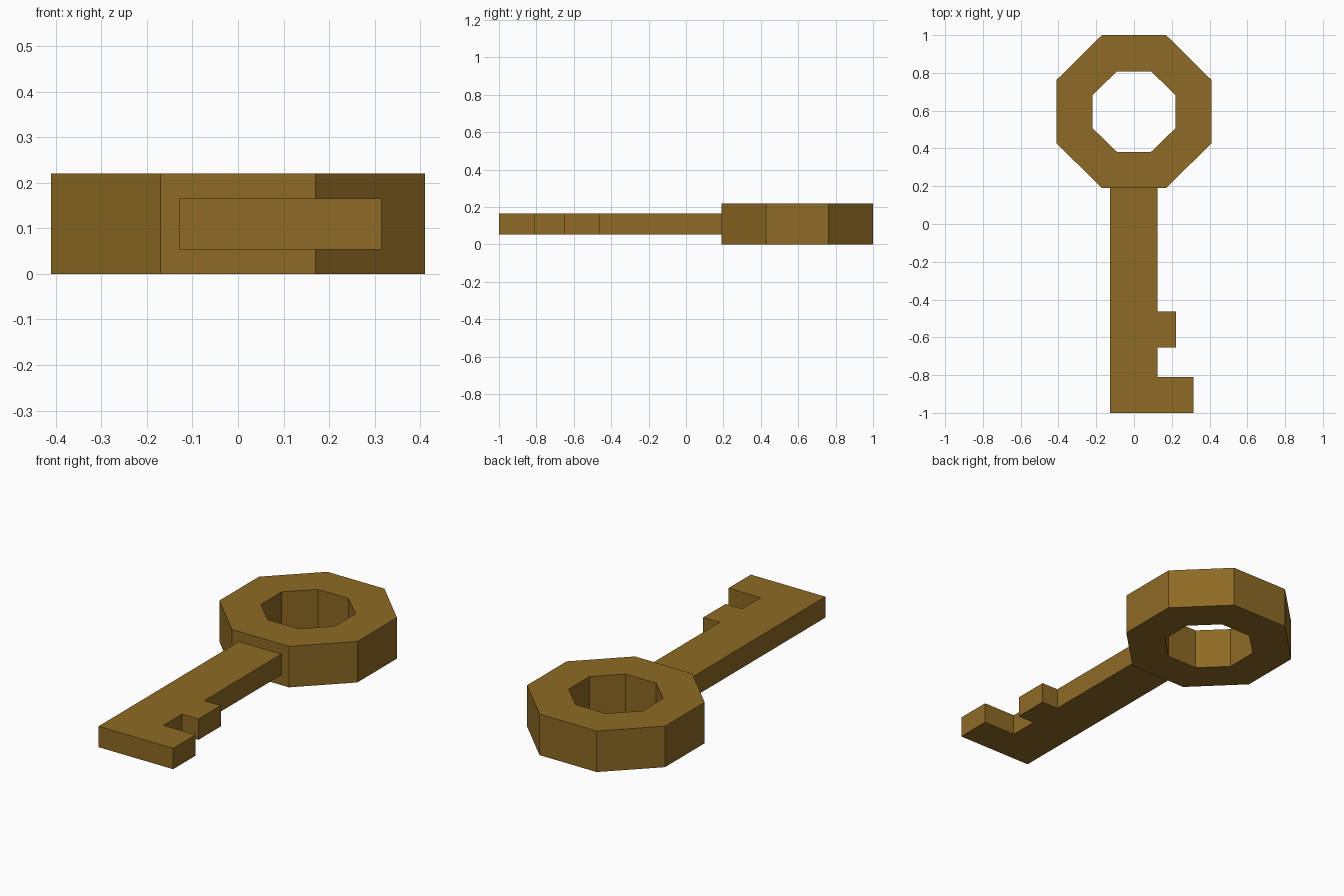
import bpy, bmesh, math

if "Cube" in bpy.data.objects:
    bpy.data.objects.remove(bpy.data.objects["Cube"])

brass = bpy.data.materials.new("old brass")
brass.diffuse_color = (0.27, 0.145, 0.018, 1)
brass.use_nodes = True
brass.node_tree.nodes["Principled BSDF"].inputs["Base Color"].default_value = brass.diffuse_color


def finish(bm, name):
    bmesh.ops.recalc_face_normals(bm, faces=bm.faces)
    mesh = bpy.data.meshes.new(name)
    bm.to_mesh(mesh)
    bm.free()
    mesh.materials.append(brass)
    obj = bpy.data.objects.new(name, mesh)
    bpy.context.collection.objects.link(obj)
    return obj


# Bow: octagonal ring with an octagonal hole
def octagon_ring(name, cy, outer, inner, z0, z1, sides=8):
    bm = bmesh.new()
    loops = []
    for i in range(sides):
        a = (i + 0.5) * 2 * math.pi / sides
        section = []
        for (ax, ay), z in ((outer, z0), (outer, z1), (inner, z1), (inner, z0)):
            k = 1 / math.cos(math.pi / sides)  # apothem to corner radius
            section.append(bm.verts.new((ax * k * math.cos(a), cy + ay * k * math.sin(a), z)))
        loops.append(section)
    for i in range(sides):
        p, q = loops[i], loops[(i + 1) % sides]
        for j in range(4):
            n = (j + 1) % 4
            bm.faces.new((p[j], q[j], q[n], p[n]))
    return finish(bm, name)


octagon_ring("bow", 0.595, (0.41, 0.405), (0.219, 0.213), 0, 0.22)

# Shaft and bit: one extruded outline with two teeth
outline = [(-0.128, -1), (0.315, -1), (0.315, -0.81), (0.124, -0.81),
           (0.124, -0.653), (0.222, -0.653), (0.222, -0.463), (0.124, -0.463),
           (0.124, 0.19), (-0.128, 0.19)]
bm = bmesh.new()
base = bm.faces.new([bm.verts.new((x, y, 0.054)) for x, y in outline])
top = bmesh.ops.extrude_face_region(bm, geom=[base], use_keep_orig=True)["geom"]
bmesh.ops.translate(bm, vec=(0, 0, 0.112),
                    verts=[v for v in top if isinstance(v, bmesh.types.BMVert)])
finish(bm, "shaft_and_teeth")
